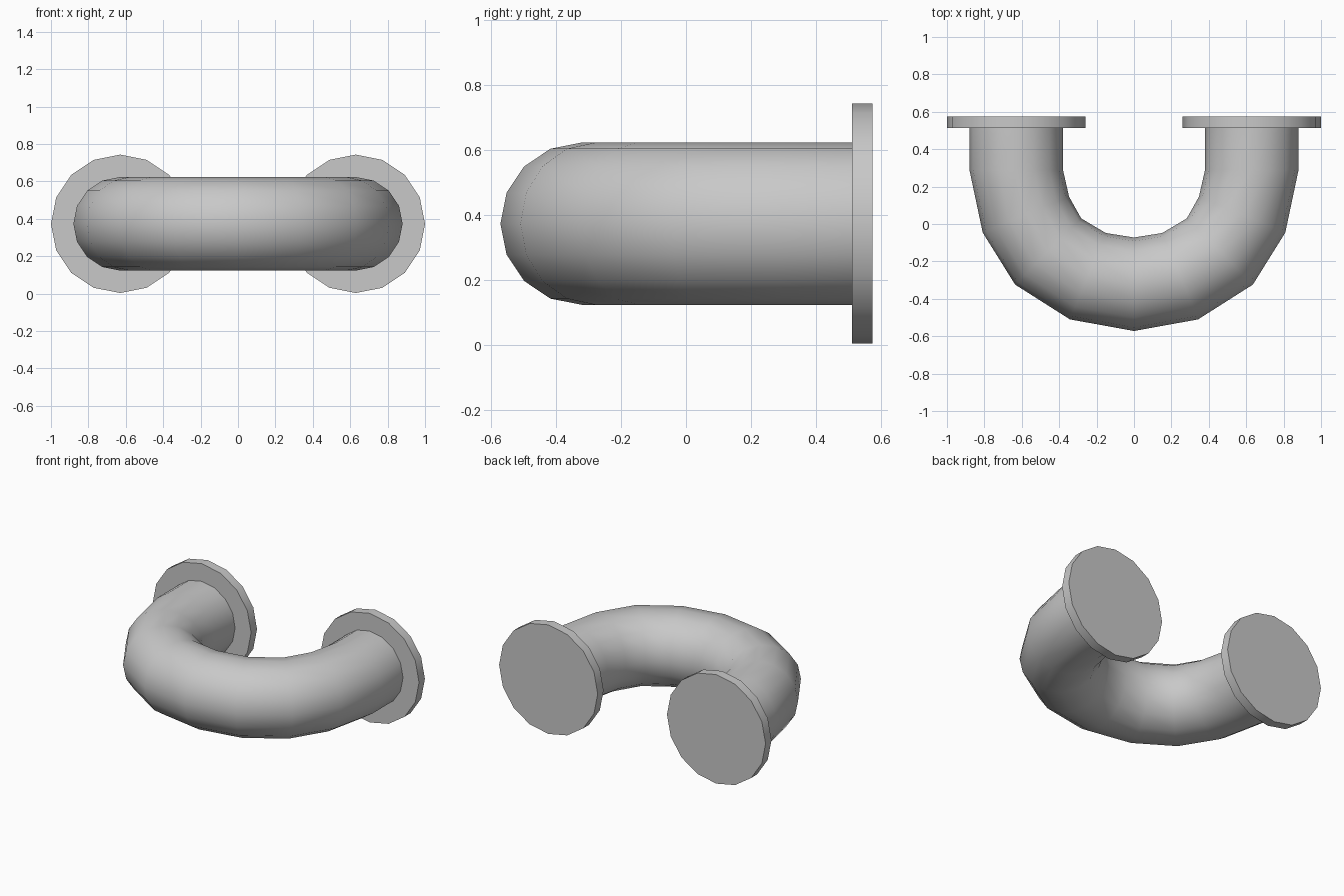
import bpy, bmesh, math
from mathutils import Vector

cube = bpy.data.objects.get("Cube")
if cube:
    bpy.data.objects.remove(cube, do_unlink=True)

SIDES = 16
AXIS_Z = 0.373
LEG_X = 0.63
PIPE_R, FLANGE_R = 0.25, 0.37
FLANGE_FRONT, FLANGE_BACK = 0.512, 0.575

grey = bpy.data.materials.new("pipe_grey")
grey.use_nodes = True
colour = (0.58, 0.58, 0.58, 1)
grey.diffuse_color = colour
grey.node_tree.nodes["Principled BSDF"].inputs["Base Color"].default_value = colour


def loft(name, stations):
    """Capped round tube through (centre, outward direction, radius) stations."""
    bm = bmesh.new()
    rings = []
    for centre, out, radius in stations:
        ring = []
        for i in range(SIDES):
            a = math.tau * i / SIDES
            offset = out * math.cos(a) + Vector((0, 0, math.sin(a)))
            ring.append(bm.verts.new(centre + offset * radius))
        rings.append(ring)
    for r, s in zip(rings, rings[1:]):
        for i in range(SIDES):
            j = (i + 1) % SIDES
            bm.faces.new((r[i], r[j], s[j], s[i]))
    bm.faces.new(rings[0])
    bm.faces.new(rings[-1])
    bmesh.ops.recalc_face_normals(bm, faces=bm.faces)
    mesh = bpy.data.meshes.new(name)
    bm.to_mesh(mesh)
    bm.free()
    mesh.materials.append(grey)
    obj = bpy.data.objects.new(name, mesh)
    bpy.context.collection.objects.link(obj)
    bpy.ops.object.select_all(action='DESELECT')
    obj.select_set(True)
    bpy.context.view_layer.objects.active = obj
    bpy.ops.object.shade_smooth_by_angle(angle=math.radians(40))
    return obj


# U-shaped pipe: half the centre line, mirrored about x = 0
half = [(LEG_X, FLANGE_FRONT), (LEG_X, 0.29), (0.578, 0.05),
        (0.459, -0.147), (0.247, -0.279)]
path = half + [(0, -0.322)] + [(-x, y) for x, y in reversed(half)]
turns = [0] + [math.pi * i / 8 for i in range(9)] + [math.pi]
loft("u_pipe", [(Vector((x, y, AXIS_Z)), Vector((math.cos(t), -math.sin(t), 0)), PIPE_R)
                for (x, y), t in zip(path, turns)])

# End flanges
for side, sign in (("left", 1), ("right", -1)):
    loft(side + "_flange", [(Vector((sign * LEG_X, y, AXIS_Z)), Vector((1, 0, 0)), FLANGE_R)
                            for y in (FLANGE_FRONT, FLANGE_BACK)])
